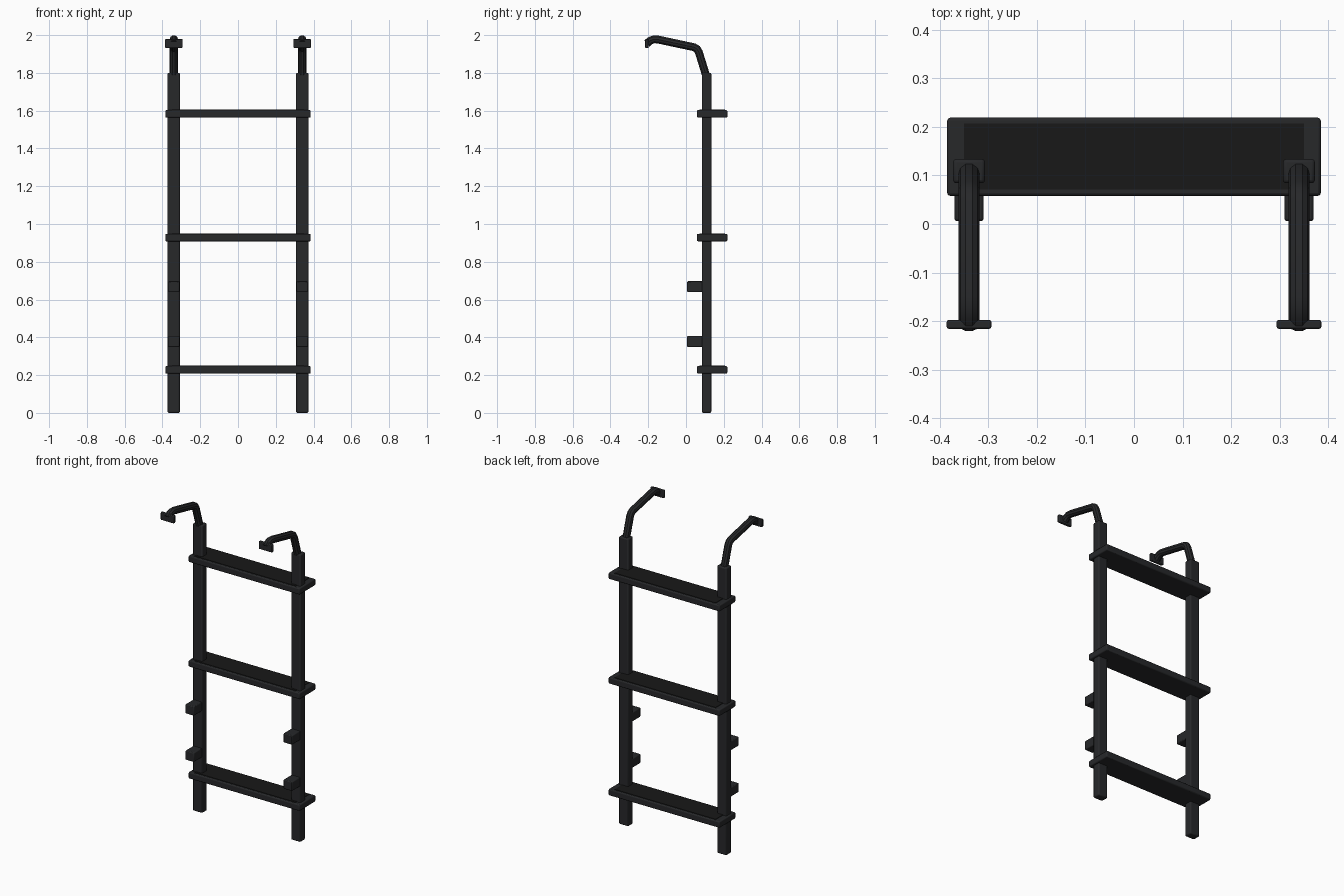
import bpy

if "Cube" in bpy.data.objects:
    bpy.data.objects.remove(bpy.data.objects["Cube"])


def material(name, color):
    m = bpy.data.materials.new(name)
    m.diffuse_color = color
    m.use_nodes = True
    m.node_tree.nodes["Principled BSDF"].inputs["Base Color"].default_value = m.diffuse_color
    return m


BLACK = material("black_metal", (0.02, 0.021, 0.023, 1))
GRIP = material("dark_grip", (0.009, 0.009, 0.009, 1))


def box(name, x, y, z, mat=BLACK, bevel=0.005, segments=2):
    """Bevelled box from (min, max) pairs on each axis."""
    bpy.ops.mesh.primitive_cube_add(
        size=1, location=[(a + b) / 2 for a, b in (x, y, z)])
    ob = bpy.context.object
    ob.name = name
    ob.scale = [b - a for a, b in (x, y, z)]
    bpy.ops.object.transform_apply(location=False, rotation=False, scale=True)
    if bevel:
        mod = ob.modifiers.new("bevel", 'BEVEL')
        mod.width = bevel
        mod.segments = segments
    ob.data.materials.append(mat)
    bpy.ops.object.shade_smooth_by_angle()
    return ob


def tube(name, x, points, radius):
    """Round tube along (y, z) points in a vertical plane at x."""
    cu = bpy.data.curves.new(name, 'CURVE')
    cu.dimensions = '3D'
    cu.bevel_depth = radius
    cu.bevel_resolution = 3
    cu.use_fill_caps = True
    sp = cu.splines.new('POLY')
    sp.points.add(len(points) - 1)
    for p, (y, z) in zip(sp.points, points):
        p.co = (x, y, z, 1)
    ob = bpy.data.objects.new(name, cu)
    bpy.context.collection.objects.link(ob)
    bpy.ops.object.select_all(action='DESELECT')
    ob.select_set(True)
    bpy.context.view_layer.objects.active = ob
    bpy.ops.object.convert(target='MESH')
    ob = bpy.context.object
    ob.name = name
    ob.data.materials.append(BLACK)
    bpy.ops.object.shade_smooth_by_angle()


# Centre line of the bent top handle
HANDLE = [(0.109, 1.77), (0.102, 1.80), (0.068, 1.91), (0.058, 1.927),
          (0.042, 1.936), (-0.150, 1.977), (-0.170, 1.978),
          (-0.190, 1.970), (-0.207, 1.955)]

for side, s in (("left", -1), ("right", 1)):
    cx = 0.34 * s
    # Upright rail
    box(side + "_rail", (cx - 0.033, cx + 0.033), (0.084, 0.134), (0, 1.80),
        bevel=0.007)
    # Wall stand-off blocks
    for name, z in (("lower", 0.378), ("upper", 0.668)):
        box(f"{side}_{name}_standoff", (cx - 0.03, cx + 0.03), (0.006, 0.09),
            (z - 0.029, z + 0.029))
    # Curved handle and its mounting plate
    tube(side + "_handle", cx, HANDLE, 0.022)
    box(side + "_mount_plate", (cx - 0.046, cx + 0.046), (-0.216, -0.198),
        (1.932, 1.98), bevel=0.004)

# Treads with a grip panel on top
for name, z in (("bottom", 0.229), ("middle", 0.929), ("top", 1.584)):
    box(name + "_tread", (-0.385, 0.385), (0.058, 0.219),
        (z - 0.021, z + 0.019), bevel=0.006)
    box(name + "_grip_panel", (-0.35, 0.35), (0.071, 0.207),
        (z + 0.01, z + 0.022), GRIP, bevel=0)
